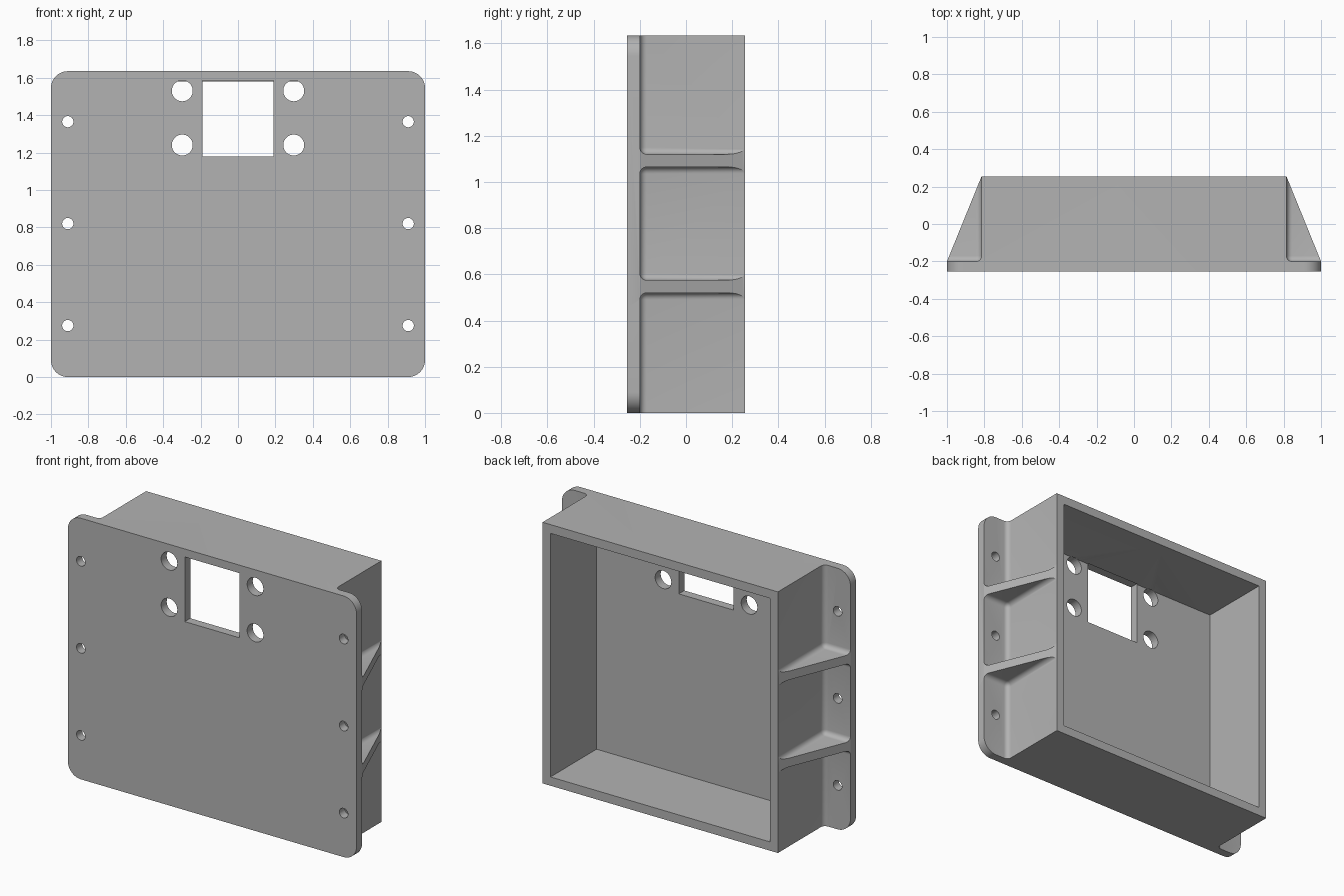
import bpy
import bmesh
from math import cos, sin, pi

if "Cube" in bpy.data.objects:
    bpy.data.objects.remove(bpy.data.objects["Cube"], do_unlink=True)

HEIGHT = 1.635
FRONT, FLOOR, BACK = -0.255, -0.2, 0.255   # plate face, plate rear, rim
HALF = 0.815                               # half width of the box
WALL = 0.055
FILLET = 0.03
FAR = 0.5                                  # overshoot of the cutters


def make_object(name, bm):
    bmesh.ops.recalc_face_normals(bm, faces=bm.faces)
    mesh = bpy.data.meshes.new(name)
    bm.to_mesh(mesh)
    bm.free()
    obj = bpy.data.objects.new(name, mesh)
    bpy.context.collection.objects.link(obj)
    return obj


def prism(name, points, direction):
    """Extrude a closed outline along a direction."""
    bm = bmesh.new()
    face = bm.faces.new([bm.verts.new(p) for p in points])
    result = bmesh.ops.extrude_face_region(bm, geom=[face])
    verts = [v for v in result["geom"] if isinstance(v, bmesh.types.BMVert)]
    bmesh.ops.translate(bm, verts=verts, vec=direction)
    return make_object(name, bm)


def box(name, low, high, radius=0):
    """Box between two corners, with optional rounded edges."""
    bm = bmesh.new()
    bmesh.ops.create_cube(bm, size=1)
    for v in bm.verts:
        v.co = [b if c > 0 else a for c, a, b in zip(v.co, low, high)]
    if radius:
        bmesh.ops.bevel(bm, geom=bm.edges[:], offset=radius, segments=6,
                        profile=0.5, affect='EDGES')
    return make_object(name, bm)


def arc(x, z, radius, start, end, steps):
    return [(x + radius * cos(a), FRONT - FAR, z + radius * sin(a))
            for a in (start + (end - start) * i / steps for i in range(steps + 1))]


def combine(target, tool, operation='DIFFERENCE'):
    """Apply a boolean and discard the tool."""
    tool.hide_render = True
    mod = target.modifiers.new("Cut", 'BOOLEAN')
    mod.operation = operation
    mod.solver = 'EXACT'
    mod.object = tool
    bpy.ops.object.select_all(action='DESELECT')
    bpy.context.view_layer.objects.active = target
    target.select_set(True)
    bpy.ops.object.modifier_apply(modifier=mod.name)
    bpy.data.objects.remove(tool, do_unlink=True)


def drill(target, x, z, radius):
    outline = arc(x, z, radius, 0, 2 * pi, 40)[:-1]
    combine(target, prism("drill", outline, (0, FLOOR + 0.005 - FRONT + FAR, 0)))


# Solid blank: plate plus a body with sloping sides
half_outline = [(1, FRONT), (1, FLOOR), (HALF, BACK)]
outline = half_outline + [(-x, y) for x, y in reversed(half_outline)]
housing = prism("enclosure_housing", [(x, y, 0) for x, y in outline], (0, 0, HEIGHT))

# Rounded plate corners
r = 0.09
corners = []
for i, (x, z) in enumerate([(1 - r, HEIGHT - r), (r - 1, HEIGHT - r), (r - 1, r), (1 - r, r)]):
    corners += arc(x, z, r, i * pi / 2, (i + 1) * pi / 2, 10)
combine(housing, prism("corner_shape", corners, (0, 2, 0)), 'INTERSECT')

# Filleted side pockets, leaving two ribs on each side
for side in (-1, 1):
    xs = sorted((side * HALF, side * (1 + FAR)))
    for low, high in ((-FAR, 0.52), (0.575, 1.065), (1.12, HEIGHT + FAR)):
        combine(housing, box("pocket", (xs[0], FLOOR, low),
                             (xs[1], BACK + FAR, high), FILLET))

# Open cavity at the back
inner = HALF - WALL
combine(housing, box("cavity", (-inner, FLOOR, WALL), (inner, BACK + FAR, HEIGHT - WALL)))

# Display window and the holes through the plate
combine(housing, box("window", (-0.19, FRONT - FAR, 1.18), (0.19, FLOOR + 0.005, 1.585)))
for side in (-1, 1):
    for z in (1.24, 1.53):
        drill(housing, side * 0.298, z, 0.056)
    for z in (0.275, 0.82, 1.365):
        drill(housing, side * 0.91, z, 0.03)

# Plain grey finish
grey = bpy.data.materials.new("plain_grey")
grey.use_nodes = True
colour = (0.45, 0.45, 0.45, 1)
grey.diffuse_color = colour
grey.node_tree.nodes["Principled BSDF"].inputs["Base Color"].default_value = colour
housing.data.materials.clear()
housing.data.materials.append(grey)
for face in housing.data.polygons:
    face.material_index = 0

bpy.context.view_layer.objects.active = housing
housing.select_set(True)
bpy.ops.object.shade_smooth_by_angle(angle=pi / 6)
